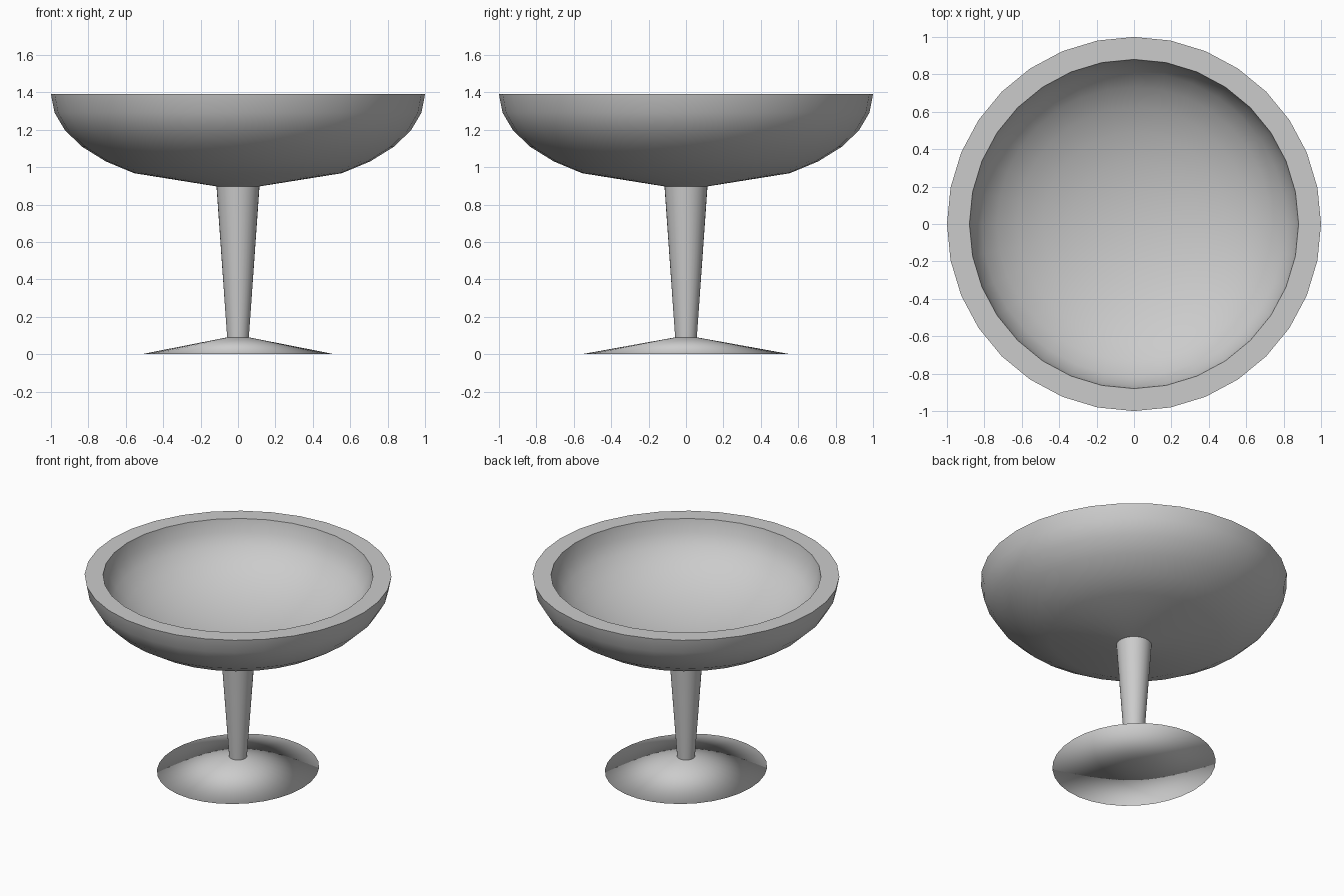
import bpy
import bmesh
from math import cos, sin, pi, radians

if "Cube" in bpy.data.objects:
    bpy.data.objects.remove(bpy.data.objects["Cube"])

SIDES = 32


def lathe(name, rings, sharp_angle=None):
    """Skin rings (rx, ry, z) into a round part; a zero radius closes to a point."""
    bm = bmesh.new()
    loops = []
    for rx, ry, z in rings:
        loops.append([bm.verts.new((rx * cos(2 * pi * i / SIDES),
                                    ry * sin(2 * pi * i / SIDES), z))
                      for i in range(SIDES)])
    for a, b in zip(loops, loops[1:]):
        for i in range(SIDES):
            j = (i + 1) % SIDES
            bm.faces.new((a[i], a[j], b[j], b[i]))
    bmesh.ops.remove_doubles(bm, verts=bm.verts, dist=1e-5)
    mesh = bpy.data.meshes.new(name)
    bm.to_mesh(mesh)
    bm.free()
    obj = bpy.data.objects.new(name, mesh)
    bpy.context.collection.objects.link(obj)
    mesh.shade_smooth()
    if sharp_angle:
        mesh.set_sharp_from_angle(angle=radians(sharp_angle))
    return obj


def arc(radius, depth, steps):
    """Squashed sphere rings going down from the rim."""
    return [(radius * cos(k * pi / 16), radius * cos(k * pi / 16),
             1.39 - depth * sin(k * pi / 16)) for k in steps]


STEM_TOP = (0.115, 0.115, 0.897)
STEM_FOOT = (0.058, 0.058, 0.09)

# Bowl: outer shell up to the flat rim, then the concentric inner hollow
outer = [STEM_TOP] + arc(1.0, 0.508, range(5, -1, -1))
inner = arc(0.88, 0.447, range(0, 8)) + [(0, 0, 0.943)]
lathe("bowl", outer + inner, 30)

# Tapered stem
lathe("stem", [STEM_FOOT, STEM_TOP], 30)

# Shallow, slightly oval foot with flat underside
lathe("foot", [(0, 0, 0), (0.515, 0.557, 0), STEM_FOOT])
